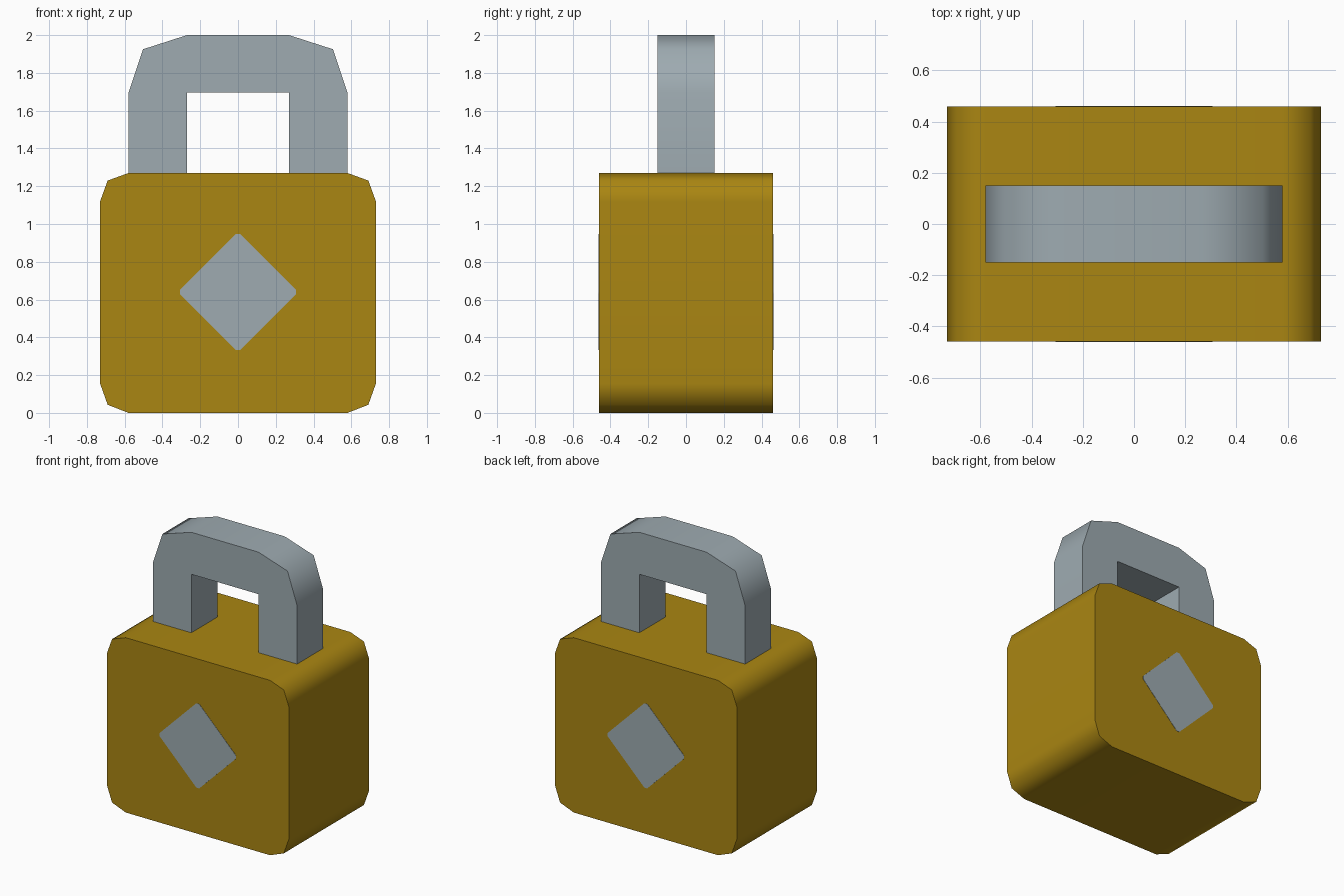
import bpy, bmesh, math

if "Cube" in bpy.data.objects:
    bpy.data.objects.remove(bpy.data.objects["Cube"])


def material(name, rgb):
    m = bpy.data.materials.new(name)
    m.diffuse_color = (*rgb, 1)
    m.use_nodes = True
    m.node_tree.nodes["Principled BSDF"].inputs["Base Color"].default_value = m.diffuse_color
    return m


gold = material("dark gold", (0.402, 0.238, 0.006))
steel = material("blue grey steel", (0.342, 0.407, 0.440))


def mirrored(half):
    """Complete a right-half outline with its reflection in x = 0."""
    return half + [(-x, z) for x, z in reversed(half)]


def prism(name, outline, y0, y1, mat):
    """Extrude an x-z outline from y0 to y1, smoothing shallow edges."""
    bm = bmesh.new()
    front = bm.faces.new([bm.verts.new((x, y0, z)) for x, z in outline])
    ext = bmesh.ops.extrude_face_region(bm, geom=[front], use_keep_orig=True)
    moved = [v for v in ext["geom"] if isinstance(v, bmesh.types.BMVert)]
    bmesh.ops.translate(bm, verts=moved, vec=(0, y1 - y0, 0))
    bmesh.ops.recalc_face_normals(bm, faces=bm.faces)
    for f in bm.faces:
        f.smooth = True
    for e in bm.edges:
        e.smooth = e.calc_face_angle(math.pi) < math.radians(60)
    me = bpy.data.meshes.new(name)
    bm.to_mesh(me)
    bm.free()
    me.materials.append(mat)
    ob = bpy.data.objects.new(name, me)
    bpy.context.collection.objects.link(ob)
    wn = ob.modifiers.new("Flat panels", 'WEIGHTED_NORMAL')
    wn.keep_sharp = True
    return ob


# Lock body with clipped corners
prism("lock_body", mirrored([
    (0.58, 0), (0.69, 0.043), (0.73, 0.155),
    (0.73, 1.12), (0.69, 1.23), (0.58, 1.27)]), -0.46, 0.46, gold)

# Shackle arch
prism("shackle", mirrored([
    (0.27, 1.695), (0.27, 1.268), (0.58, 1.268),
    (0.58, 1.695), (0.503, 1.925), (0.27, 2.0)]), -0.15, 0.15, steel)

# Diamond keyhole marks, front and back, with clipped tips
r, t, c = 0.312, 0.012, 0.64
diamond = [(t, c - r + t / 2), (r - t / 2, c - t), (r - t / 2, c + t), (t, c + r - t / 2)]
for side, y in (("front", -0.46), ("back", 0.46)):
    prism(side + "_diamond", mirrored(diamond), y - 0.002, y + 0.002, steel)
